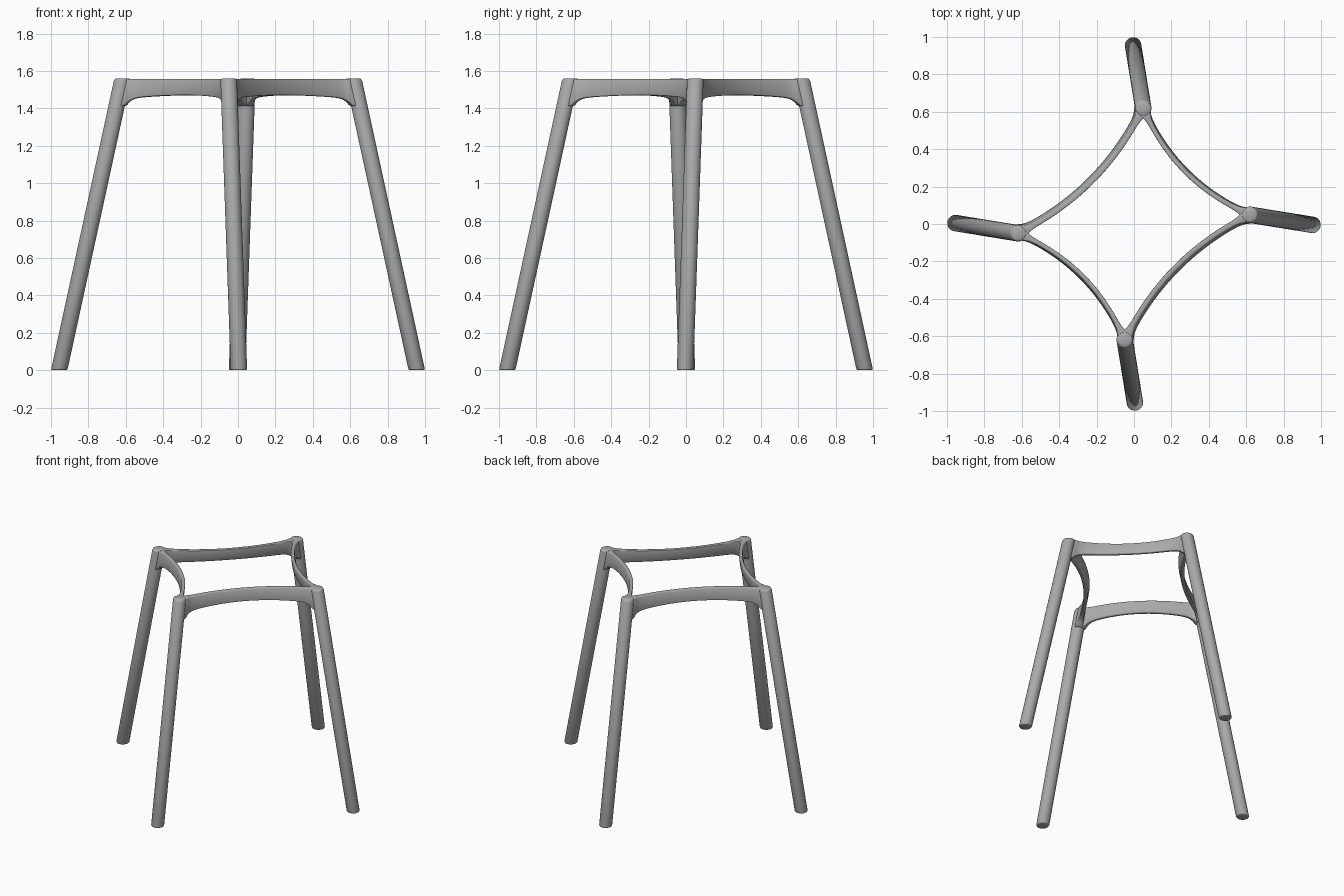
import bpy, bmesh, math
from mathutils import Vector

if "Cube" in bpy.data.objects:
    bpy.data.objects.remove(bpy.data.objects["Cube"])

H = 1.56          # overall height
R = 0.044         # leg radius
FOOT = Vector((0.956, -0.005))
TOP = Vector((0.617, 0.05))

grey = bpy.data.materials.new("satin grey")
grey.diffuse_color = (0.40, 0.40, 0.40, 1)
grey.use_nodes = True
grey.node_tree.nodes["Principled BSDF"].inputs["Base Color"].default_value = grey.diffuse_color

# the four legs mirror across both diagonals of the plan
PLACE = {
    "right": lambda v: Vector((v.x, v.y)),
    "back": lambda v: Vector((v.y, v.x)),
    "left": lambda v: Vector((-v.x, -v.y)),
    "front": lambda v: Vector((-v.y, -v.x)),
}


def axis(side, z):
    """Plan position of a leg's centre line at height z."""
    return PLACE[side](FOOT.lerp(TOP, z / H))


def loft(name, rings, angle):
    """Skin a list of closed rings and cap both ends."""
    bm = bmesh.new()
    loops = [[bm.verts.new(p) for p in ring] for ring in rings]
    n = len(loops[0])
    for a, b in zip(loops, loops[1:]):
        for i in range(n):
            j = (i + 1) % n
            bm.faces.new((a[i], a[j], b[j], b[i]))
    bm.faces.new(loops[0])
    bm.faces.new(loops[-1])
    bmesh.ops.recalc_face_normals(bm, faces=bm.faces)
    me = bpy.data.meshes.new(name)
    bm.to_mesh(me)
    bm.free()
    me.materials.append(grey)
    ob = bpy.data.objects.new(name, me)
    bpy.context.collection.objects.link(ob)
    bpy.context.view_layer.objects.active = ob
    ob.select_set(True)
    bpy.ops.object.shade_smooth_by_angle(angle=math.radians(angle))
    ob.select_set(False)


def leg(side):
    # leaning round tube, cut level with softened rims
    rings = []
    for z, r in ((0, R - .008), (.002, R - .003), (.008, R),
                 (H - .014, R), (H - .004, R - .004), (H, R - .011)):
        c = axis(side, z)
        rings.append([(c.x + r * math.cos(k * math.tau / 32),
                       c.y + r * math.sin(k * math.tau / 32), z) for k in range(32)])
    loft(side + "_leg", rings, 50)


def rail(a, b, sag, half):
    # thin upright band, bowed inward, arched underneath, flaring into the legs
    rings = []
    length = (axis(a, H) - axis(b, H)).length
    steps = 56
    for s in range(steps + 1):
        t = 0.5 - 0.5 * math.cos(math.pi * s / steps)
        d = min(t, 1 - t) * length
        flare = math.exp(-max(d - R, 0) / 0.022)
        top = H - .003
        low = 1.470 - 0.022 * (2 * t - 1) ** 2 - 0.040 * flare
        w = half + 0.012 * flare
        e = 0.006
        profile = [(-w + e, top), (w - e, top), (w - e * .3, top - e * .3), (w, top - e),
                   (w, low + e), (w - e * .3, low + e * .3), (w - e, low), (-w + e, low),
                   (-w + e * .3, low + e * .3), (-w, low + e), (-w, top - e),
                   (-w + e * .3, top - e * .3)]
        ring = []
        for off, z in profile:
            p, q = axis(a, z), axis(b, z)
            inward = -(p + q).normalized()
            chord = q - p
            bow = 4 * sag * t * (1 - t)
            tangent = (chord + inward * 4 * sag * (1 - 2 * t)).normalized()
            side = Vector((-tangent.y, tangent.x))
            c = p + chord * t + inward * bow + side * off
            ring.append((c.x, c.y, z))
        rings.append(ring)
    loft(f"{a}_{b}_rail", rings, 50)


for side in PLACE:
    leg(side)

# two long and two short seat rails
for a, b, sag, half in (("left", "back", .082, .014), ("right", "front", .082, .014),
                        ("back", "right", .082, .012), ("front", "left", .082, .012)):
    rail(a, b, sag, half)
